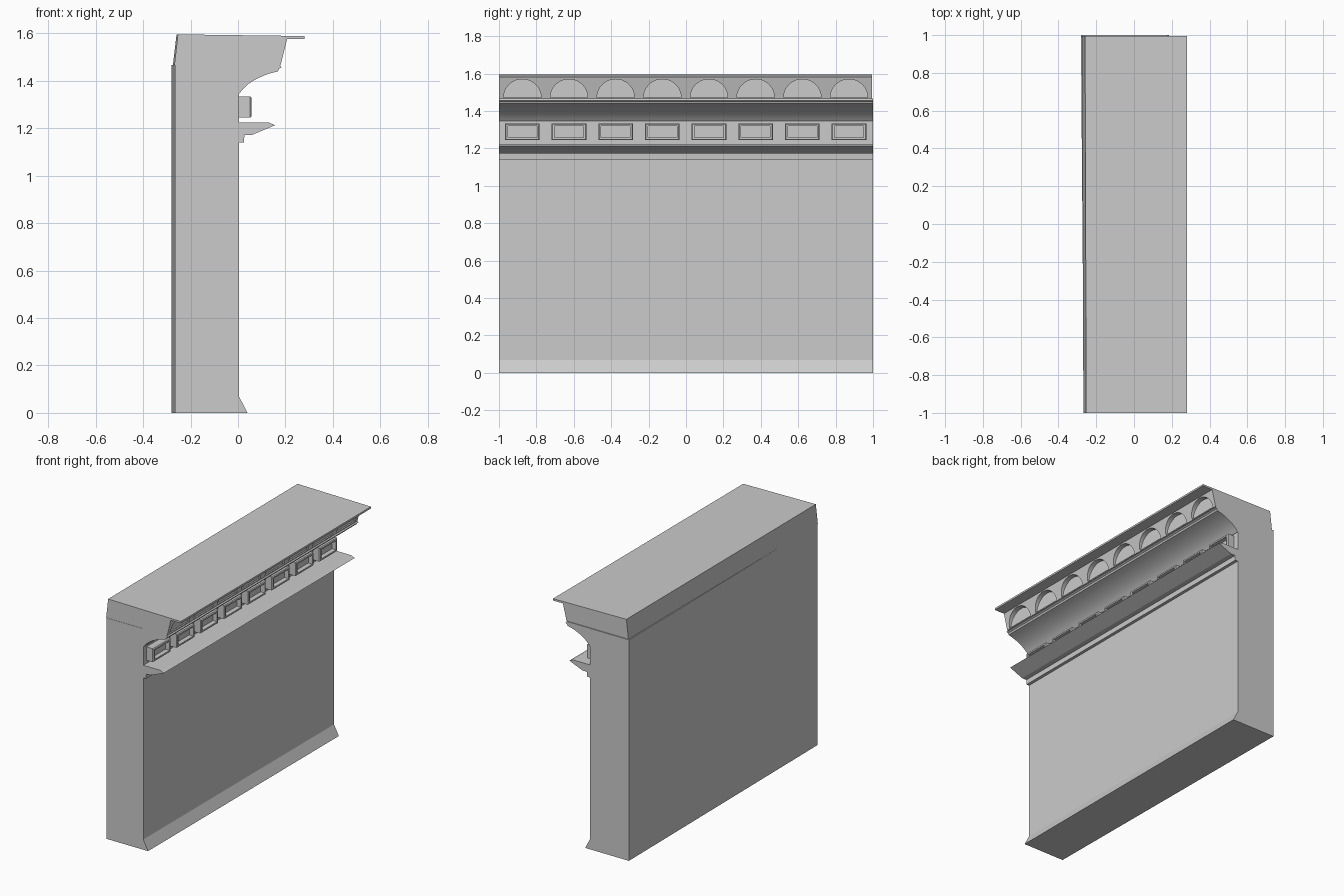
import bpy, bmesh, math

if "Cube" in bpy.data.objects:
    bpy.data.objects.remove(bpy.data.objects["Cube"])

COUNT, PITCH, START = 8, 0.2495, -0.875


def add_object(name, bm):
    bmesh.ops.recalc_face_normals(bm, faces=bm.faces)
    me = bpy.data.meshes.new(name)
    bm.to_mesh(me)
    bm.free()
    ob = bpy.data.objects.new(name, me)
    bpy.context.collection.objects.link(ob)
    return ob


def extrude_profile(name, pts, y0=-1.0, y1=1.0, back_skew=0.0):
    """Sweep an xz profile along y; back_skew shifts the rear points at y1."""
    bm = bmesh.new()
    near = [bm.verts.new((x, y0, z)) for x, z in pts]
    far = [bm.verts.new((x - (back_skew if x < -0.2 else 0), y1, z)) for x, z in pts]
    bm.faces.new(near)
    bm.faces.new(far)
    n = len(pts)
    for i in range(n):
        j = (i + 1) % n
        bm.faces.new((near[i], near[j], far[j], far[i]))
    return add_object(name, bm)


def smooth(ob, angle):
    bpy.ops.object.select_all(action='DESELECT')
    ob.select_set(True)
    bpy.context.view_layer.objects.active = ob
    bpy.ops.object.shade_smooth_by_angle(angle=math.radians(angle))


# Wall with flared foot
extrude_profile("wall", [(-0.265, 0), (0.04, 0), (0.005, 0.068),
                         (0.005, 1.466), (-0.265, 1.466)], back_skew=0.016)

# Lower ledge moulding
extrude_profile("lower_moulding", [(0, 1.14), (0.025, 1.14), (0.027, 1.172), (0.06, 1.172),
                                   (0.156, 1.212), (0.13, 1.224), (0, 1.224)])

# Concave upper moulding
cove = extrude_profile("cove_moulding", [
    (0, 1.345), (0.007, 1.347), (0.022, 1.366), (0.045, 1.387), (0.075, 1.406),
    (0.11, 1.422), (0.14, 1.432), (0.168, 1.439), (0.173, 1.45), (0.184, 1.456),
    (0.175, 1.467), (0, 1.467)])
smooth(cove, 25)

# Cap with sloping frieze and thin overhanging lip
cap = extrude_profile("cap", [(-0.268, 1.467), (0.18, 1.467), (0.207, 1.576), (0.28, 1.576),
                              (0.28, 1.588), (-0.253, 1.595)], y1=0.995, back_skew=0.006)

# Arched niches cut into the frieze
bm = bmesh.new()
for i in range(COUNT):
    yc = START + i * PITCH
    arc = [math.pi * k / 18 for k in range(19)]
    face = bm.faces.new([bm.verts.new((0.172, yc + 0.1 * math.cos(a), 1.473 + 0.097 * math.sin(a)))
                         for a in arc])
    new = bmesh.ops.extrude_face_region(bm, geom=[face])["geom"]
    bmesh.ops.translate(bm, vec=(0.08, 0, 0),
                        verts=[g for g in new if isinstance(g, bmesh.types.BMVert)])
cutter = add_object("niche_cutter", bm)
cutter.hide_render = True
mod = cap.modifiers.new("niches", 'BOOLEAN')
mod.operation, mod.solver, mod.object = 'DIFFERENCE', 'EXACT', cutter
bpy.context.view_layer.objects.active = cap
bpy.ops.object.modifier_apply(modifier=mod.name)
bpy.data.objects.remove(cutter)
smooth(cap, 25)

# Row of dentil blocks with softened edges and a sunken panel
for i in range(COUNT):
    bm = bmesh.new()
    bmesh.ops.create_cube(bm, size=1)
    bmesh.ops.scale(bm, vec=(0.055, 0.185, 0.09), verts=bm.verts)
    bmesh.ops.translate(bm, vec=(0.0285, START + i * PITCH, 1.289), verts=bm.verts)
    front = max(bm.faces, key=lambda f: f.calc_center_median().x)
    bmesh.ops.bevel(bm, geom=list(front.edges), offset=0.005, segments=1, affect='EDGES')
    bm.normal_update()
    front = max(bm.faces, key=lambda f: f.calc_center_median().x)
    bmesh.ops.inset_region(bm, faces=[front], thickness=0.014)
    panel = bmesh.ops.extrude_face_region(bm, geom=[front])["geom"]
    bmesh.ops.translate(bm, vec=(-0.03, 0, 0),
                        verts=[g for g in panel if isinstance(g, bmesh.types.BMVert)])
    if front.is_valid:
        bmesh.ops.delete(bm, geom=[front], context='FACES_ONLY')
    add_object(f"dentil_{i + 1}", bm)
